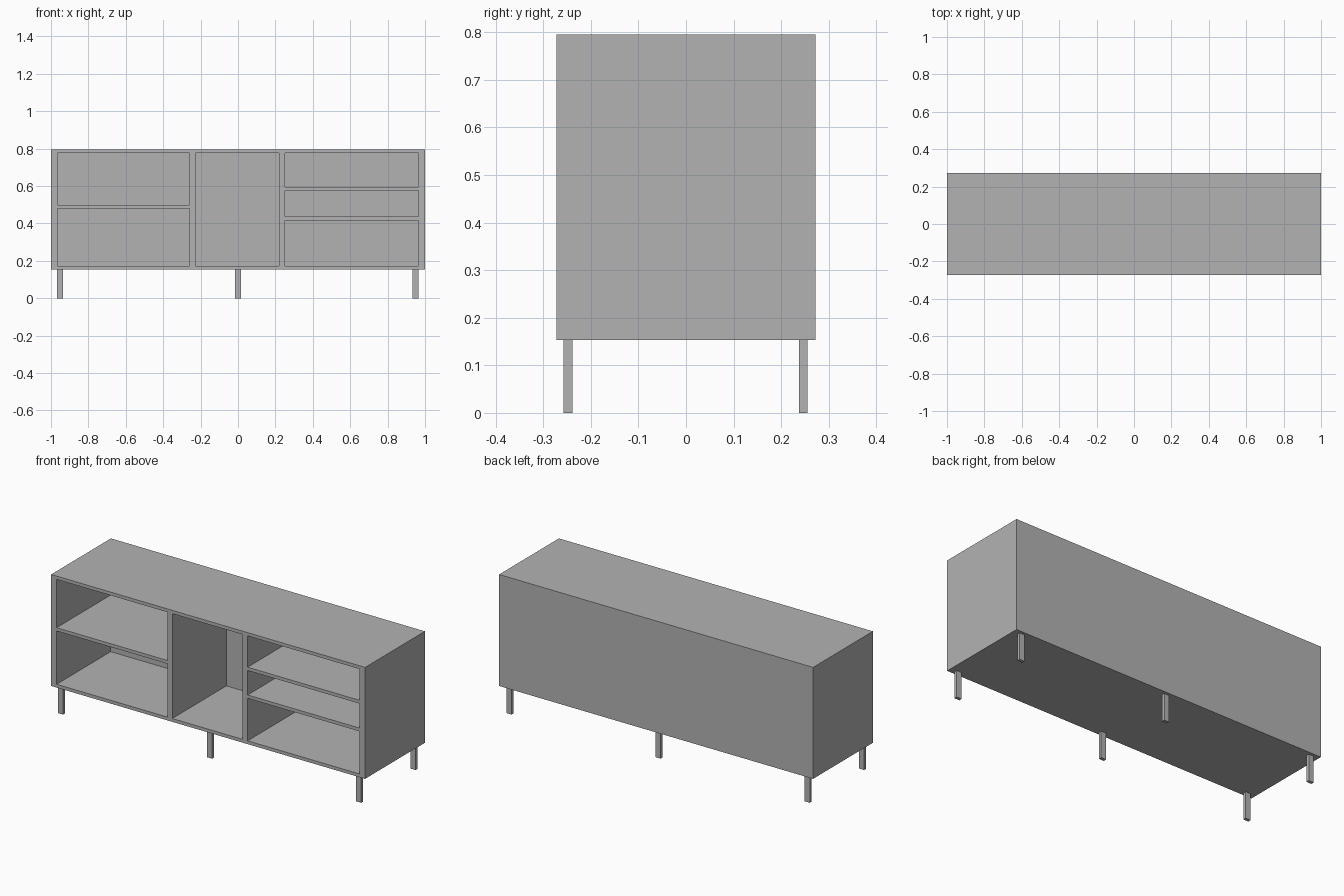
import bpy

if "Cube" in bpy.data.objects:
    bpy.data.objects.remove(bpy.data.objects["Cube"], do_unlink=True)

# Single matte grey finish
grey = bpy.data.materials.new("grey")
grey.use_nodes = True
colour = (0.45, 0.45, 0.45, 1)
grey.diffuse_color = colour
grey.node_tree.nodes["Principled BSDF"].inputs["Base Color"].default_value = colour


def box(name, x, y, z):
    """Box spanning the given (low, high) range on each axis."""
    spans = (x, y, z)
    bpy.ops.mesh.primitive_cube_add(size=1)
    obj = bpy.context.object
    obj.name = name
    for v in obj.data.vertices:
        v.co = [a if c < 0 else b for c, (a, b) in zip(v.co, spans)]
    obj.data.materials.append(grey)
    return obj


# Overall sizes
W, D = 1.0, 0.272
BOTTOM, TOP = 0.153, 0.795
SIDE, BOARD = 0.035, 0.019
BACK = 0.22                      # inner face of the back
FLOOR, CEILING = BOTTOM + BOARD, TOP - BOARD
INNER = W - SIDE
depth = (-D, BACK)

# Outer carcass
box("top_panel", (-W, W), (-D, D), (CEILING, TOP))
box("bottom_panel", (-W, W), (-D, D), (BOTTOM, FLOOR))
box("right_side", (-W, -INNER), (-D, D), (FLOOR, CEILING))
box("left_side", (INNER, W), (-D, D), (FLOOR, CEILING))
box("back_panel", (-INNER, INNER), (BACK, D), (FLOOR, CEILING))

# Upright dividers
right_div, left_div = (-0.26, -0.228), (0.22, 0.252)
box("right_divider", right_div, depth, (FLOOR, CEILING))
box("left_divider", left_div, depth, (FLOOR, CEILING))

# Shelves
box("right_shelf", (-INNER, right_div[0]), depth, (0.479, 0.498))
for name, z in (("upper", 0.577), ("lower", 0.417)):
    box(f"left_{name}_shelf", (left_div[1], INNER), depth, (z, z + BOARD))

# Three pairs of flat legs
for side, x in (("right", -0.951), ("middle", -0.001), ("left", 0.949)):
    for end, y in (("front", -0.248), ("back", 0.246)):
        box(f"{side}_{end}_leg", (x - 0.016, x + 0.016),
            (y - 0.009, y + 0.009), (0, BOTTOM))
